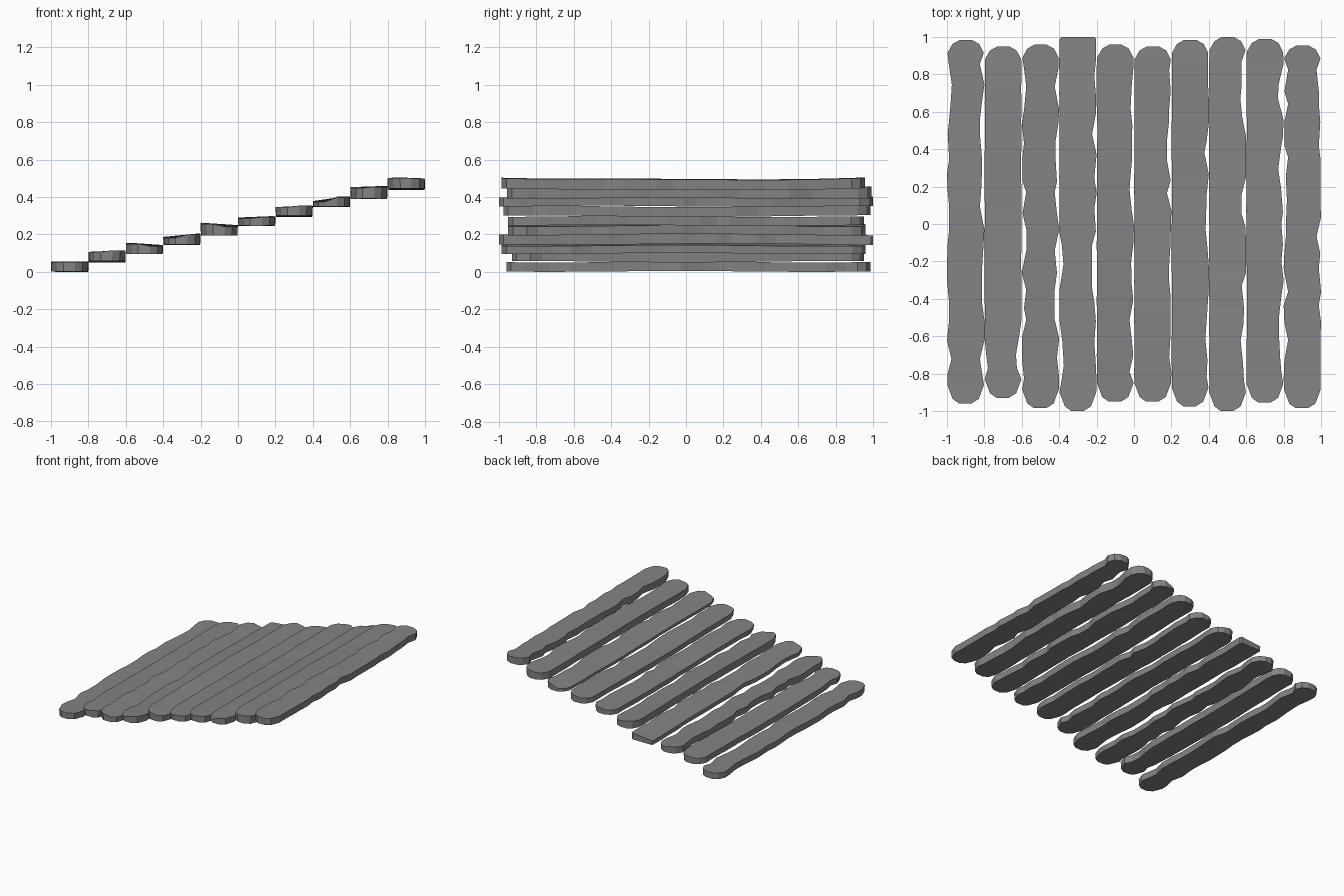
import bpy, bmesh, math, random

if "Cube" in bpy.data.objects:
    bpy.data.objects.remove(bpy.data.objects["Cube"])

random.seed(4)

stone = bpy.data.materials.new("worn grey")
stone.diffuse_color = (0.23, 0.23, 0.23, 1)
stone.use_nodes = True
stone.node_tree.nodes["Principled BSDF"].inputs["Base Color"].default_value = stone.diffuse_color

# per plank: front end y, back end y, underside z, top z at left edge, top z at right edge
PLANKS = [
    (-.96, .985, .003, .053, .053), (-.93, .95, .055, .103, .11),
    (-.985, .96, .098, .152, .14), (-1, 1, .147, .182, .20),
    (-.95, .96, .198, .258, .245), (-.95, .95, .248, .287, .295),
    (-.975, .985, .298, .342, .35), (-1, 1, .35, .375, .40),
    (-.955, .99, .393, .45, .457), (-.985, .955, .443, .50, .497),
]
# larger bites out of the long edges: plank, side (-1 left, 1 right), y, depth
BITES = [
    (0, -1, .72, .03), (0, 1, .2, .02), (1, 1, -.72, .035), (1, -1, -.82, .025),
    (2, -1, .75, .02), (2, 1, .4, .025), (3, -1, -.2, .025), (3, -1, -.72, .03),
    (4, 1, .65, .022), (4, 1, .2, .026), (4, 1, -.25, .02), (5, 1, .45, .025),
    (6, 1, .0, .02), (6, 1, -.6, .02), (7, 1, .65, .035), (7, 1, -.65, .035),
    (8, 1, .7, .035), (8, 1, .3, .03), (8, 1, -.7, .02), (9, -1, .1, .02),
]
# edges that run almost straight: plank, side
STRAIGHT = {(1, -1), (1, 1), (3, -1), (4, -1), (5, -1), (6, -1), (7, -1), (8, -1)}


def inset(i, side, y):
    if (i, side) in STRAIGHT:
        d = random.uniform(0, .004)
    else:
        d = random.choice((0, .004, .012, .024))
    for p, s, by, depth in BITES:
        if p == i and s == side and abs(by - y) < .14:
            d = max(d, depth * (1 - abs(by - y) / .2))
    return d


def plank(i, y0, y1, zb, zl, zr):
    cx = -.9 + .2 * i
    squared = i == 3
    rows = [(y0, -.035, .03), (y0 + .025, -.07, .07), (y0 + .1, -.098, .098)]
    n = 18
    a, b = y0 + .16, y1 - .13
    for k in range(n):
        y = a + (b - a) * k / (n - 1)
        if 0 < k < n - 1:
            y += random.uniform(-.025, .025)
        rows.append((y, -.1 + inset(i, -1, y), .1 - inset(i, 1, y)))
    if squared:
        rows += [(y1 - .012, -.098, .098), (y1, -.09, .09)]
    else:
        rows += [(y1 - .07, -.097, .097), (y1 - .022, -.07, .072), (y1, -.03, .032)]

    # gentle sag along the length, strongest on the highest plank
    sag = .012 if i == 9 else random.uniform(-.006, .008)
    ph = random.uniform(0, 6)
    bm = bmesh.new()
    rings = []
    for y, l, r in rows:
        w = sag * (y * y - .5) + .003 * math.sin(4 * y + ph)
        wb = max(w, -.003) if i == 0 else w
        ring = []
        # four corners, the lower pair leaning in or out a little
        for x, z in ((l, zb + wb), (r, zb + wb), (r, zr + w), (l, zl + w)):
            j = random.uniform(0, .005) if z == zb + wb else 0
            xx = x + j if x < 0 else x - j
            ring.append(bm.verts.new((cx + xx, y, z)))
        rings.append(ring)
    for p, q in zip(rings, rings[1:]):
        for k in range(4):
            m = (k + 1) % 4
            bm.faces.new((p[k], p[m], q[m], q[k]))
    bm.faces.new(rings[0])
    bm.faces.new(rings[-1])
    bmesh.ops.recalc_face_normals(bm, faces=bm.faces[:])
    me = bpy.data.meshes.new(f"plank_{i + 1}")
    bm.to_mesh(me)
    bm.free()
    me.materials.append(stone)
    bpy.context.collection.objects.link(bpy.data.objects.new(f"plank_{i + 1}", me))


# ten separate worn planks rising from left to right
for i, p in enumerate(PLANKS):
    plank(i, *p)
